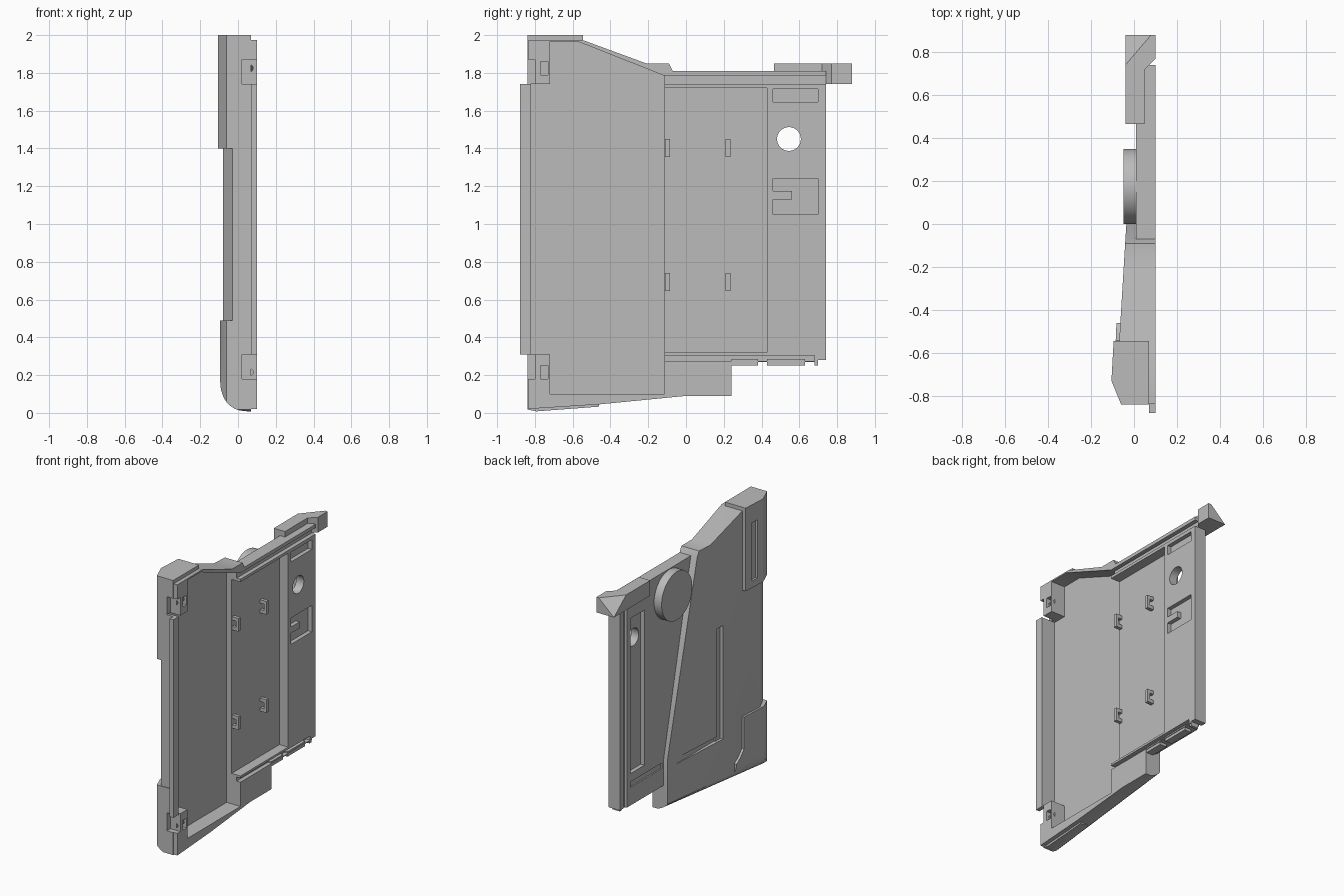
import bpy, bmesh, math
from mathutils import Vector

if "Cube" in bpy.data.objects:
    bpy.data.objects.remove(bpy.data.objects["Cube"])

grey = bpy.data.materials.new("plain grey")
grey.use_nodes = True
COLOUR = (0.5, 0.5, 0.5, 1)
grey.diffuse_color = COLOUR
grey.node_tree.nodes["Principled BSDF"].inputs["Base Color"].default_value = COLOUR


def finish(name, bm):
    bmesh.ops.recalc_face_normals(bm, faces=bm.faces)
    mesh = bpy.data.meshes.new(name)
    bm.to_mesh(mesh)
    bm.free()
    mesh.materials.append(grey)
    ob = bpy.data.objects.new(name, mesh)
    bpy.context.collection.objects.link(ob)
    return ob


def prism(name, poly, a, b, axis="x", shift=(0, 0)):
    """Extrude a flat outline along an axis from a to b; shift skews the far end."""
    place = {"x": lambda u, v, w: (w, u, v),
             "y": lambda u, v, w: (u, w, v),
             "z": lambda u, v, w: (u, v, w)}[axis]
    bm = bmesh.new()
    near = [bm.verts.new(place(u, v, a)) for u, v in poly]
    far = [bm.verts.new(place(u + shift[0], v + shift[1], b)) for u, v in poly]
    bm.faces.new(near)
    bm.faces.new(far)
    n = len(poly)
    for i in range(n):
        j = (i + 1) % n
        bm.faces.new((near[i], near[j], far[j], far[i]))
    return finish(name, bm)


def box(name, x, y, z):
    return prism(name, [(y[0], z[0]), (y[1], z[0]), (y[1], z[1]), (y[0], z[1])], *x)


def disc(name, u, v, r, a, b, axis="x", n=32):
    ring = [(u + r * math.cos(2 * math.pi * i / n), v + r * math.sin(2 * math.pi * i / n))
            for i in range(n)]
    return prism(name, ring, a, b, axis)


def hull(name, points):
    bm = bmesh.new()
    for p in points:
        bm.verts.new(p)
    bmesh.ops.convex_hull(bm, input=bm.verts)
    return finish(name, bm)


def combine(ob, tool, op="DIFFERENCE"):
    """Apply a boolean and throw the tool away."""
    mod = ob.modifiers.new("shape", "BOOLEAN")
    mod.object, mod.operation, mod.solver = tool, op, "EXACT"
    dg = bpy.context.evaluated_depsgraph_get()
    dg.update()
    mesh = bpy.data.meshes.new_from_object(ob.evaluated_get(dg))
    ob.modifiers.clear()
    ob.data = mesh
    bpy.data.objects.remove(tool)


def smooth(ob):
    bpy.ops.object.select_all(action="DESELECT")
    ob.select_set(True)
    bpy.context.view_layer.objects.active = ob
    bpy.ops.object.shade_smooth_by_angle(angle=math.radians(25))


def rounding():
    # rounded lower outer edge, rising towards the back
    arc = [(0.05 + 0.15 * math.cos(t), 0.15 + 0.15 * math.sin(t))
           for t in [math.pi + math.pi / 2 * i / 10 for i in range(11)]]
    return prism("rounding", arc + [(0.2, 0), (0.2, 2.1), (-0.1, 2.1)],
                 -0.9, 0.3, "y", (0.05, 0.09))


def front_recess():
    return prism("recess", [(-0.82, 0.31), (-0.72, 0.31), (-0.72, 0.1), (-0.115, 0.1),
                            (-0.115, 1.785), (-0.57, 1.965), (-0.72, 1.965),
                            (-0.72, 1.74), (-0.82, 1.74)], -0.01, 0.2)


# Housing: tapered front shell joined to the thinner back panel
housing = prism("housing", [(-0.03, -0.835), (-0.08, -0.73), (-0.04, -0.07), (-0.02, 0.24),
                            (0.1, 0.24), (0.1, -0.835)], -0.05, 2.05, "z")
combine(housing, prism("outline", [(-0.85, 0.02), (-0.46, 0.045), (0, 0.09), (0.25, 0.09),
                                   (0.25, 0.42), (-0.07, 1.81), (-0.09, 1.85), (-0.21, 1.85),
                                   (-0.55, 1.975), (-0.85, 1.975)], -0.3, 0.3), "INTERSECT")
combine(housing, rounding(), "INTERSECT")
combine(housing, prism("panel", [(-0.15, 0.27), (0.70, 0.27), (0.70, 0.28), (0.74, 0.28),
                                 (0.74, 1.81), (-0.15, 1.81)], 0.01, 0.1), "UNION")
combine(housing, front_recess())

# Inner recesses, rail grooves and pockets
cuts = [((0.03, 0.2), (-0.13, 0.43), (0.32, 1.72)),
        ((0.07, 0.2), (-0.115, 0.75), (1.74, 1.785)),
        ((0.07, 0.2), (-0.115, 0.68), (0.275, 0.305)),
        ((0.07, 0.2), (0.46, 0.70), (1.645, 1.715)),
        # outer channels
        ((-0.2, 0.04), (0.46, 0.62), (0.5, 1.62)),
        ((-0.2, 0.03), (0.66, 0.70), (0.2, 1.72)),
        ((-0.2, -0.035), (-0.34, -0.28), (0.40, 1.22)),
        ((-0.2, -0.025), (-0.28, 0.2), (0.40, 0.44)),
        ((-0.2, 0.02), (0.26, 0.62), (0.40, 0.44))]
for c in cuts:
    combine(housing, box("cut", *c))
combine(housing, prism("pocket", [(0.46, 1.05), (0.70, 1.05), (0.70, 1.24), (0.46, 1.24),
                                  (0.46, 1.175), (0.56, 1.175), (0.56, 1.13), (0.46, 1.13)],
                       0.07, 0.2))
combine(housing, disc("hole", 0.545, 1.45, 0.063, -0.2, 0.2))

# Hinge corners: notch, pin hole and slot at top and bottom
for low, pin, slot in ((1.74, 1.825, 1.79), (0.18, 0.215, 0.18)):
    combine(housing, box("notch", (0.02, 0.2), (-0.9, -0.80), (low, low + 0.13)))
    combine(housing, disc("pin_hole", 0.06, pin, 0.02, -0.9, -0.70, "y", 16))
    combine(housing, box("slot", (0.05, 0.2), (-0.77, -0.73), (slot, slot + 0.07)))
smooth(housing)

# Raised outer pads at the front corners
PAD = [(-0.06, -0.84), (-0.105, -0.73), (-0.09, -0.46), (0.07, -0.46), (0.07, -0.84)]
pads = {"upper_pad": [(-0.85, 1.4), (-0.545, 1.4), (-0.545, 2), (-0.85, 2)],
        "lower_pad": [(-0.85, 0.02), (-0.75, 0), (-0.46, 0.02), (-0.46, 0.18), (-0.5, 0.21),
                      (-0.54, 0.26), (-0.54, 0.49), (-0.85, 0.49)]}
for name, outline in pads.items():
    pad = prism(name, PAD, -0.1, 2.1, "z")
    combine(pad, prism("outline", outline, -0.3, 0.3), "INTERSECT")
    combine(pad, front_recess())
    if name == "lower_pad":
        combine(pad, rounding(), "INTERSECT")
        combine(pad, box("notch", (0.02, 0.2), (-0.9, -0.80), (0.18, 0.31)))
        combine(pad, box("slot", (0.05, 0.2), (-0.77, -0.73), (0.18, 0.25)))
    else:
        combine(pad, box("groove", (-0.2, -0.085), (-0.67, -0.61), (1.45, 1.87)))
        combine(pad, box("notch", (0.02, 0.2), (-0.9, -0.80), (1.74, 1.87)))
        combine(pad, box("slot", (0.05, 0.2), (-0.77, -0.73), (1.79, 1.86)))
    smooth(pad)

# Front lip
box("front_lip", (0.07, 0.1), (-0.88, -0.82), (0.31, 1.74))

# Rear top bracket with a bevelled tip
box("bracket_arm", (-0.04, 0.05), (0.465, 0.74), (1.74, 1.85))
hull("bracket_tip", [(-0.04, 0.74, 1.74), (0.05, 0.72, 1.74), (0.1, 0.77, 1.74),
                     (0.1, 0.88, 1.74), (-0.04, 0.88, 1.74), (-0.04, 0.74, 1.85),
                     (0.05, 0.72, 1.85), (0.1, 0.77, 1.85), (0.1, 0.88, 1.85),
                     (0.08, 0.88, 1.85)])

# Round knob on the outside
smooth(disc("knob", 0.175, 1.63, 0.175, -0.05, 0.02, n=48))

# C-shaped clips on the middle floor
for y in (-0.11, 0.21):
    for z in (0.645, 1.355):
        prism("clip", [(y, z), (y + 0.025, z), (y + 0.025, z + 0.095), (y, z + 0.095)], 0.06, 0.08)
        for end in (z, z + 0.07):
            box("clip_foot", (0.02, 0.065), (y, y + 0.025), (end, end + 0.025))

# Locating tabs under the back panel
for y0, y1 in ((0.24, 0.38), (0.43, 0.63), (0.68, 0.70)):
    box("bottom_tab", (0.04, 0.095), (y0, y1), (0.25, 0.285))
